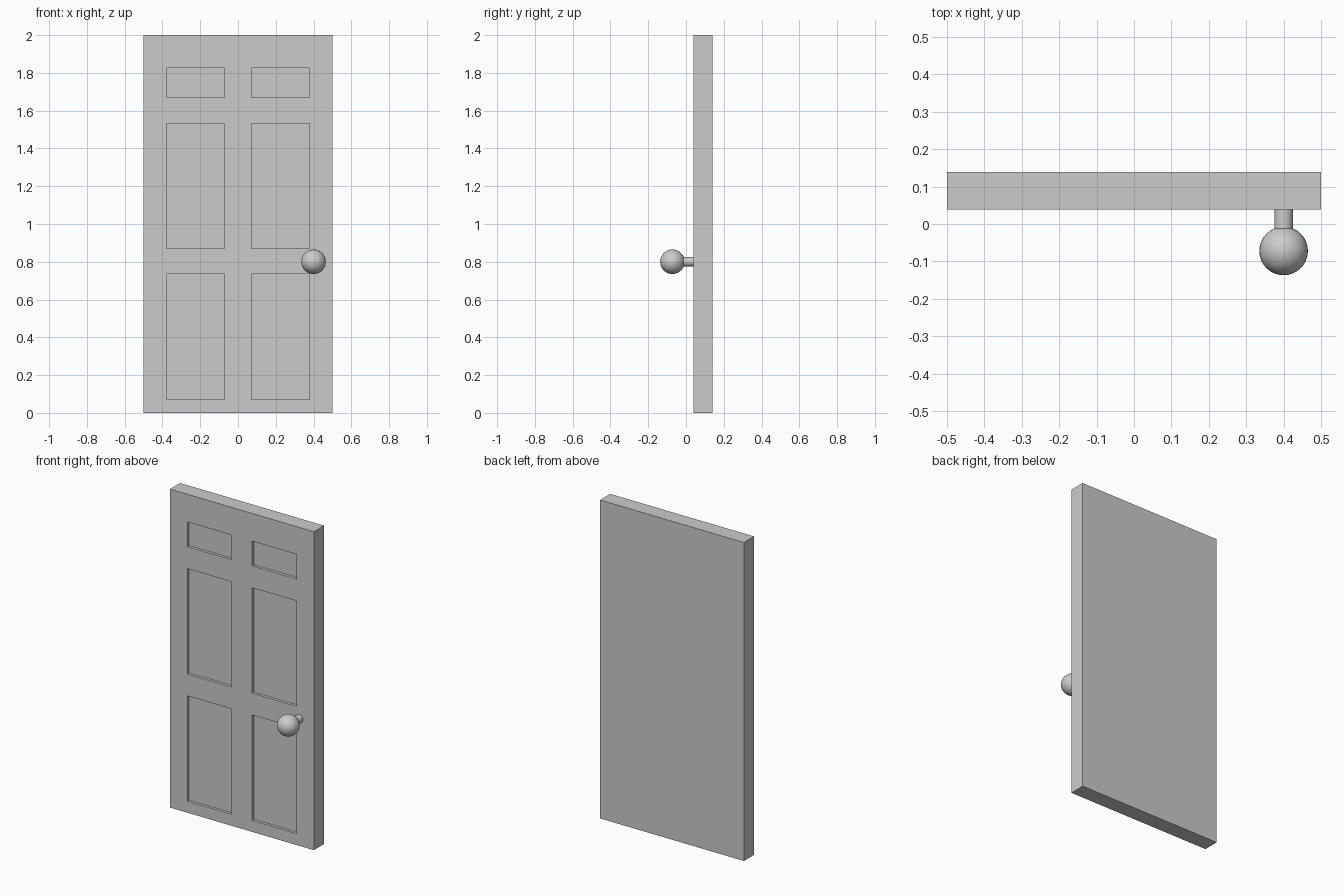
import bpy
import math

if "Cube" in bpy.data.objects:
    bpy.data.objects.remove(bpy.data.objects["Cube"])

DOOR_FRONT, DOOR_BACK = 0.039, 0.139
RECESS = 0.018


def box(name, x0, x1, y0, y1, z0, z1):
    bpy.ops.mesh.primitive_cube_add(
        size=1, location=((x0 + x1) / 2, (y0 + y1) / 2, (z0 + z1) / 2))
    ob = bpy.context.object
    ob.name = name
    ob.scale = (x1 - x0, y1 - y0, z1 - z0)
    bpy.ops.object.transform_apply(location=False, rotation=False, scale=True)
    return ob


# Door slab
door = box("door_slab", -0.5, 0.5, DOOR_FRONT, DOOR_BACK, 0, 2)

# Six recessed panels cut into the front, mirrored left and right
cutters = []
for z0, z1 in ((0.072, 0.734), (0.871, 1.533), (1.671, 1.826)):
    for side in (-1, 1):
        xa, xb = sorted((side * 0.071, side * 0.379))
        cutters.append(box("panel_cutter", xa, xb, DOOR_FRONT - 0.05,
                           DOOR_FRONT + RECESS, z0, z1))
for cutter in cutters:
    cutter.hide_render = True
    mod = door.modifiers.new("recess", 'BOOLEAN')
    mod.operation = 'DIFFERENCE'
    mod.solver = 'EXACT'
    mod.object = cutter
bpy.ops.object.select_all(action='DESELECT')
door.select_set(True)
bpy.context.view_layer.objects.active = door
for mod in list(door.modifiers):
    bpy.ops.object.modifier_apply(modifier=mod.name)
for cutter in cutters:
    bpy.data.objects.remove(cutter, do_unlink=True)

# Knob stem
bpy.ops.mesh.primitive_cylinder_add(
    vertices=32, radius=0.025, depth=0.06, location=(0.4, 0.01, 0.8),
    rotation=(math.pi / 2, 0, 0))
bpy.context.object.name = "knob_stem"
bpy.ops.object.shade_smooth_by_angle()

# Round knob
bpy.ops.mesh.primitive_uv_sphere_add(
    segments=32, ring_count=16, radius=0.065, location=(0.4, -0.072, 0.8),
    rotation=(math.pi / 2, 0, 0))
bpy.context.object.name = "door_knob"
bpy.ops.object.shade_smooth()
